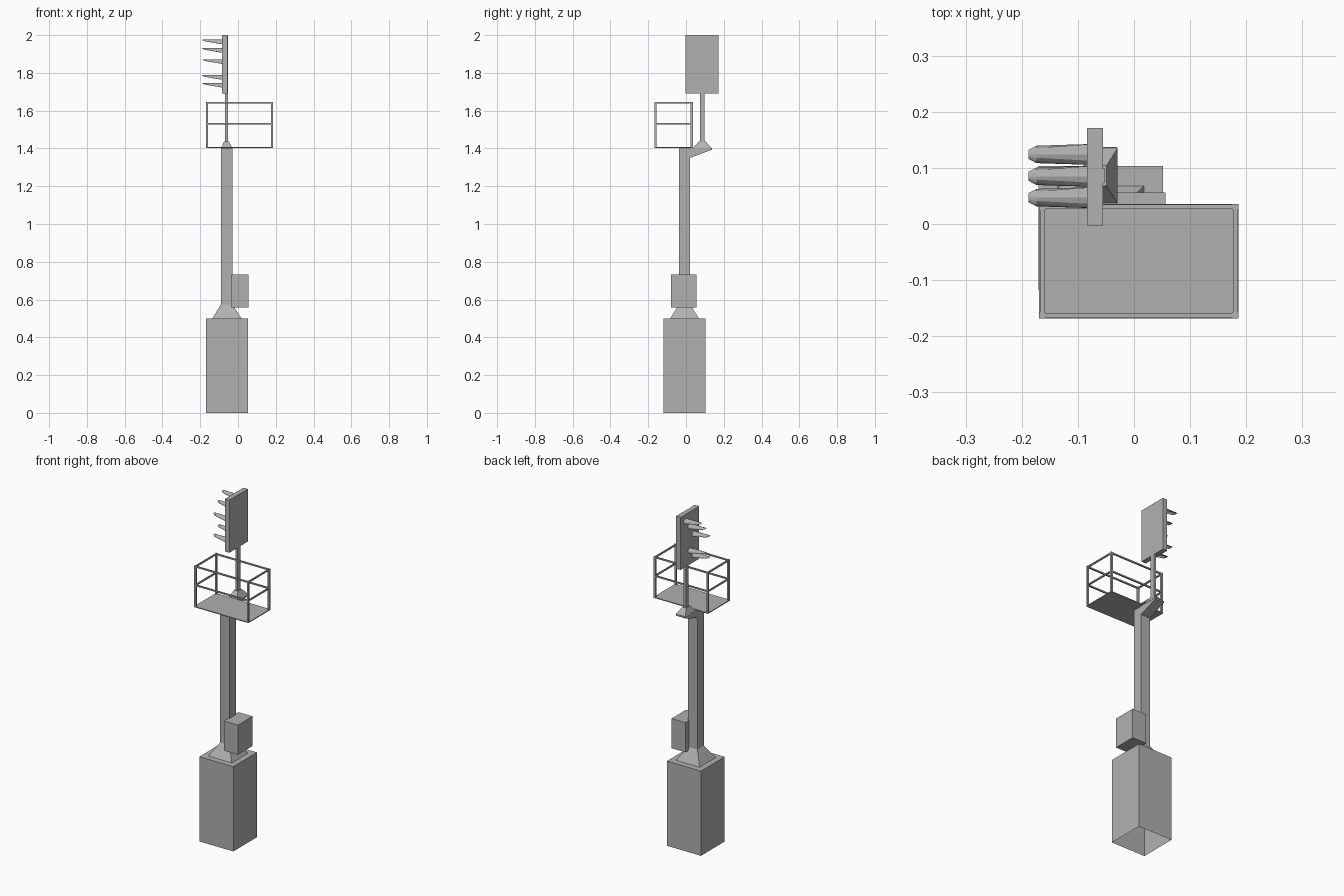
import bpy, bmesh, math
from mathutils import Vector

cube = bpy.data.objects.get("Cube")
if cube:
    bpy.data.objects.remove(cube)

grey = bpy.data.materials.new("painted_grey")
grey.use_nodes = True
colour = (0.44, 0.44, 0.44, 1)
grey.diffuse_color = colour
grey.node_tree.nodes["Principled BSDF"].inputs["Base Color"].default_value = colour


def finish(name, bm):
    bmesh.ops.recalc_face_normals(bm, faces=bm.faces)
    mesh = bpy.data.meshes.new(name)
    bm.to_mesh(mesh)
    bm.free()
    mesh.materials.append(grey)
    obj = bpy.data.objects.new(name, mesh)
    bpy.context.collection.objects.link(obj)
    return obj


def loft(name, rings, caps=(True, True), closed=True):
    """Bridge equal-length rings of points with quads."""
    bm = bmesh.new()
    rows = [[bm.verts.new(p) for p in ring] for ring in rings]
    n = len(rows[0])
    for a, b in zip(rows, rows[1:]):
        for i in range(n if closed else n - 1):
            j = (i + 1) % n
            bm.faces.new((a[i], a[j], b[j], b[i]))
    for row, cap in zip((rows[0], rows[-1]), caps):
        if cap:
            bm.faces.new(row)
    return finish(name, bm)


def rect(x0, x1, y0, y1, z):
    return [(x0, y0, z), (x1, y0, z), (x1, y1, z), (x0, y1, z)]


def box(name, x0, x1, y0, y1, z0, z1, caps=(True, True)):
    return loft(name, [rect(x0, x1, y0, y1, z0), rect(x0, x1, y0, y1, z1)], caps)


# Foundation block, open underneath
box("foundation", -0.17, 0.052, -0.118, 0.103, 0, 0.5, (False, True))

# Flared foot and square column
PX0, PX1, PY0, PY1 = -0.09, -0.03, -0.037, 0.022
loft("column_foot", [rect(-0.136, 0.018, -0.084, 0.068, 0.5),
                     rect(PX0, PX1, PY0, PY1, 0.575)], (False, False))
box("column", PX0, PX1, PY0, PY1, 0.57, 1.4)

# Equipment cabinet beside the column
box("cabinet", -0.036, 0.056, -0.08, 0.056, 0.557, 0.732)

# Tapered arm reaching backwards from the column head
profile = [(PY1, 1.35), (0.137, 1.393), (0.137, 1.402), (PY1, 1.402)]
loft("bracket_arm", [[(x, y, z) for y, z in profile] for x in (PX0, PX1)])

# Mast with a pyramid foot
loft("mast_foot", [rect(-0.09, -0.029, 0.037, 0.136, 1.401),
                   rect(-0.074, -0.049, 0.068, 0.104, 1.437)])
box("mast", -0.069, -0.053, 0.073, 0.099, 1.43, 1.998)

# Signal panel
box("signal_panel", -0.084, -0.055, -0.003, 0.171, 1.69, 2.0)


# Lamp hoods: open arched shells that narrow towards the tip
def hood(name, y, top, r=0.019):
    rings = []
    for x, start in ((-0.084, -15), (-0.174, 35), (-0.188, 65)):
        ring = []
        for i in range(7):
            a = math.radians(start + (180 - 2 * start) * i / 6)
            ring.append((x, y + r * math.cos(a), top - r + r * math.sin(a)))
        rings.append(ring)
    obj = loft(name, rings, (False, False), closed=False)
    mod = obj.modifiers.new("thickness", "SOLIDIFY")
    mod.thickness = 0.002


lamps = [(0.124, 1.976), (0.085, 1.931), (0.047, 1.872), (0.085, 1.788), (0.047, 1.747)]
for i, (y, top) in enumerate(lamps):
    hood("lamp_hood_%d" % (i + 1), y, top)

# Work platform with a railing all round
X0, X1, Y0, Y1, Z0, Z1 = -0.169, 0.186, -0.168, 0.036, 1.402, 1.646
box("platform_floor", X0, X1, Y0, Y1, Z0, Z0 + 0.005)
w = 0.011
for i, x in enumerate((X0, X1 - w)):
    for j, y in enumerate((Y0, Y1 - w)):
        box("railing_post_%d" % (2 * i + j + 1), x, x + w, y, y + w, Z0, Z1)

t = 0.008
g = (w - t) / 2
for label, z in (("top", Z1 - t - 0.001), ("middle", 1.527)):
    for side, y in (("front", Y0 + g), ("back", Y1 - w + g)):
        box("%s_rail_%s" % (label, side), X0 + w, X1 - w, y, y + t, z, z + t)
    for side, x in (("right", X0 + g), ("left", X1 - w + g)):
        box("%s_rail_%s" % (label, side), x, x + t, Y0 + w, Y1 - w, z, z + t)
